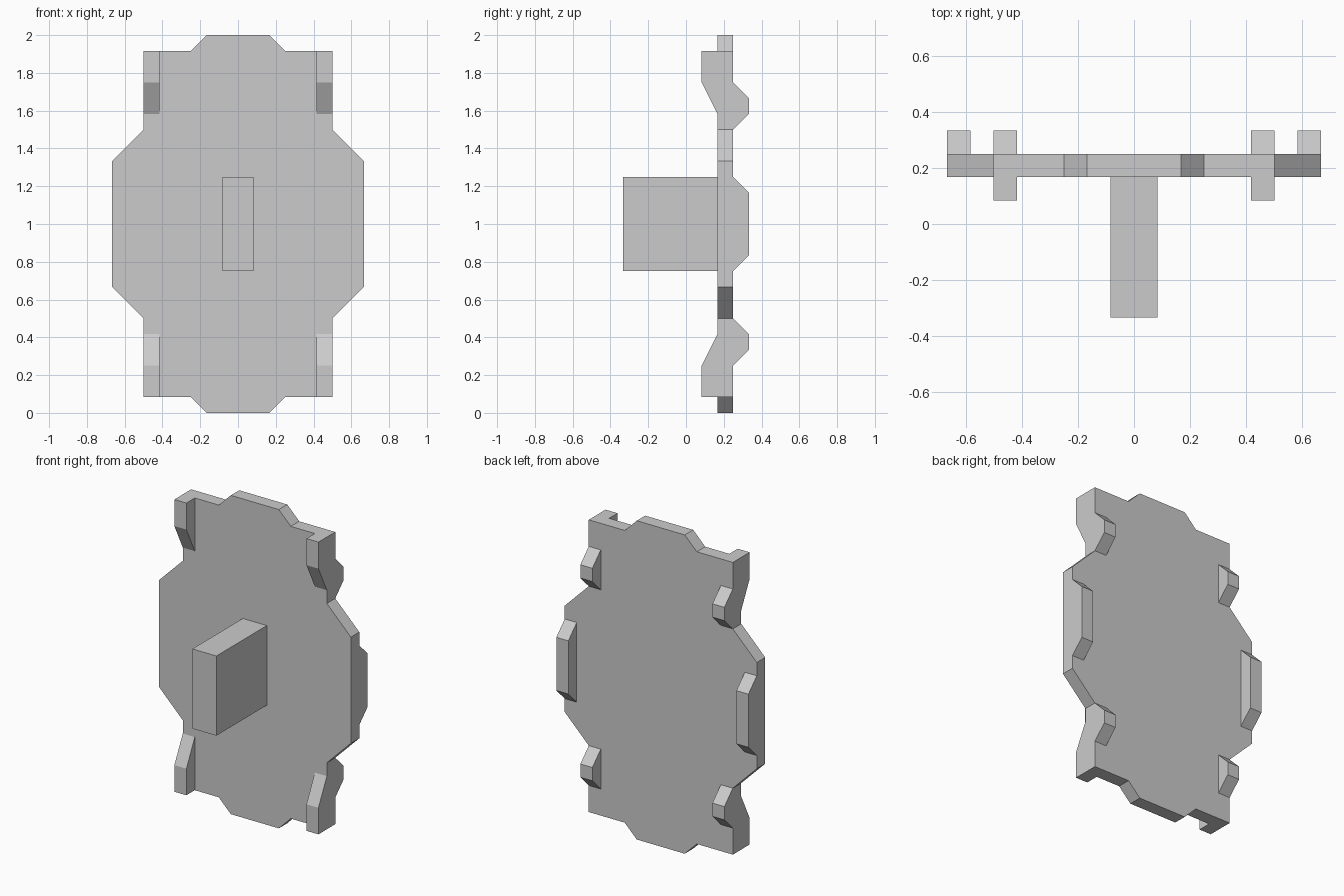
import bpy, bmesh
from mathutils import Vector

if "Cube" in bpy.data.objects:
    bpy.data.objects.remove(bpy.data.objects["Cube"])

U = 1 / 12  # grid step of the design


def prism(name, profile, axis, start, end):
    """Extrude a closed profile along x (profile in y,z) or y (profile in x,z)."""
    bm = bmesh.new()
    pts = [(start, a, b) if axis == 'x' else (a, start, b) for a, b in profile]
    face = bm.faces.new([bm.verts.new(Vector(p) * U) for p in pts])
    ext = bmesh.ops.extrude_face_region(bm, geom=[face], use_keep_orig=True)
    shift = Vector((1, 0, 0) if axis == 'x' else (0, 1, 0)) * (end - start) * U
    moved = [g for g in ext['geom'] if isinstance(g, bmesh.types.BMVert)]
    bmesh.ops.translate(bm, vec=shift, verts=moved)
    bmesh.ops.recalc_face_normals(bm, faces=bm.faces)
    mesh = bpy.data.meshes.new(name)
    bm.to_mesh(mesh)
    bm.free()
    obj = bpy.data.objects.new(name, mesh)
    bpy.context.collection.objects.link(obj)
    return obj


# Main plate: right half of the outline, mirrored to the left
half = [(2, 0), (3, 1), (6, 1), (6, 6), (8, 8),
        (8, 16), (6, 18), (6, 23), (3, 23), (2, 24)]
outline = half + [(-x, z) for x, z in reversed(half)]
prism("plate", outline, 'y', 2, 3)

# Central handle block
prism("handle", [(-4, 9), (2, 9), (2, 15), (-4, 15)], 'x', -1, 1)

# Edge tabs, as side profiles in (y, z)
front_tab = [(2, 23), (1, 23), (1, 21), (2, 19)]
back_tab = [(3, 18), (4, 19), (4, 20), (3, 21)]
middle_tab = [(3, 9), (4, 10), (4, 14), (3, 15)]

for side, s in (("left", -1), ("right", 1)):
    prism(f"back_tab_middle_{side}", middle_tab, 'x', 7 * s, 8 * s)
    for level in ("upper", "lower"):
        for label, tab in (("front_tab", front_tab), ("back_tab", back_tab)):
            profile = tab if level == "upper" else [(y, 24 - z) for y, z in tab]
            prism(f"{label}_{level}_{side}", profile, 'x', 5 * s, 6 * s)
